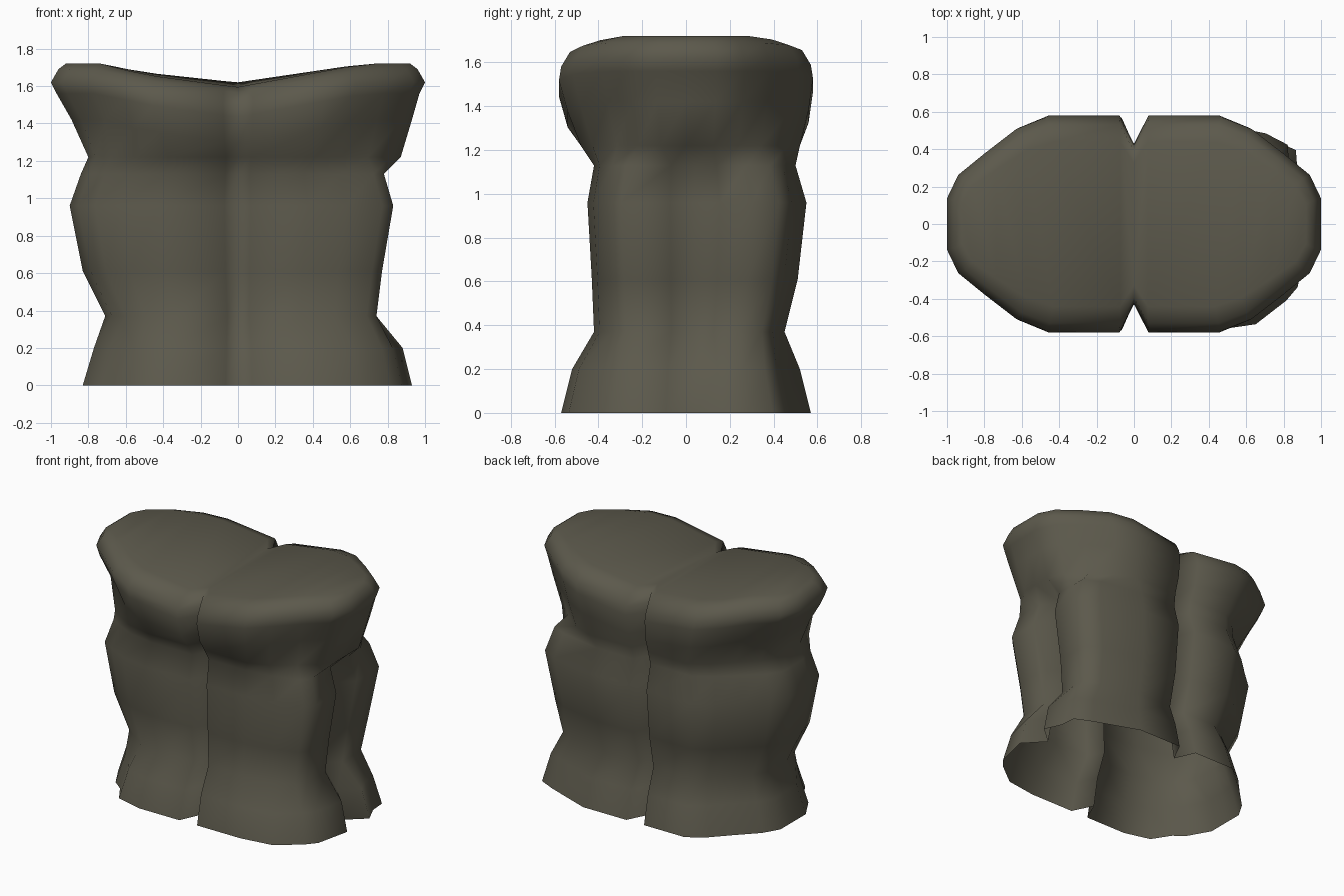
import bpy, bmesh

if "Cube" in bpy.data.objects:
    bpy.data.objects.remove(bpy.data.objects["Cube"], do_unlink=True)

# Single weathered stone colour
stone = bpy.data.materials.new("dark olive stone")
stone.use_nodes = True
colour = (0.107, 0.100, 0.072, 1)
stone.diffuse_color = colour
stone.node_tree.nodes["Principled BSDF"].inputs["Base Color"].default_value = colour

# Outline of each lobe, front notch to back notch, as fractions of the extents
quarter = [(0.08, 1), (0.47, 1), (0.63, 0.89), (0.8, 0.66), (0.94, 0.46), (1, 0.24)]
rim_half = [(x, -y) for x, y in quarter] + [(1, 0)] + quarter[::-1]
# Lower part of the -x lobe, fuller in front
plain_half = [(0.08, -1), (0.47, -1), (0.7, -0.91), (0.85, -0.76), (0.95, -0.64), (1, -0.3),
              (1, 0), (1, 0.2), (0.92, 0.4), (0.77, 0.62), (0.62, 0.85), (0.47, 1), (0.08, 1)]
# Lower part of the +x lobe, boxier and split by a cleft
split_half = [(0.08, -1), (0.45, -1), (0.7, -0.94), (0.93, -0.8), (1, -0.66), (1, -0.16),
              (0.86, 0.08), (1, 0.28), (1, 0.55), (0.99, 0.77), (0.85, 0.88), (0.45, 1), (0.08, 1)]

# Levels: height, extent at -x, at +x, at front, at back
levels = [
    (0.00, 0.83, 0.93, 0.57, 0.57),
    (0.20, 0.77, 0.88, 0.52, 0.52),
    (0.37, 0.71, 0.74, 0.42, 0.45),
    (0.61, 0.83, 0.77, 0.43, 0.51),
    (0.96, 0.90, 0.83, 0.45, 0.55),
    (1.13, 0.84, 0.78, 0.42, 0.50),
    (1.22, 0.80, 0.87, 0.48, 0.52),
    (1.42, 0.89, 0.93, 0.54, 0.56),
    (1.56, 0.97, 0.97, 0.58, 0.58),
    (1.62, 1.00, 1.00, 0.57, 0.57),
    (1.69, 0.96, 0.96, 0.53, 0.53),
    (1.72, 0.92, 0.92, 0.44, 0.44),
]


def tuck_corners(half):
    """Pull in the corners of a lobe at the foot."""
    return [(x * 0.94, y * 0.9) if x > 0.8 and abs(y) > 0.5 else (x, y) for x, y in half]


def outline(level):
    """Closed ring of points at one level: front notch, +x, back notch, -x."""
    z, left, right, front, back = level
    right_half = split_half if z < 1.2 else rim_half
    left_half = plain_half if z < 1.3 else rim_half
    if z < 0.3:
        right_half = tuck_corners(right_half)
        left_half = tuck_corners(left_half)
    ring = [(0, -0.74)] + right_half + [(0, 0.74)]
    ring += [(-x, y) for x, y in left_half[::-1]]
    points = []
    for x, y in ring:
        px = x * (right if x > 0 else left)
        py = y * (back if y > 0 else front)
        # The top sags towards the middle, straight on +x and hollow on -x
        fall = max(1 - abs(px) / 0.68, 0) ** (1 if x > 0 else 0.6)
        depth = 0.1 if y > 0 else 0.125
        points.append((px, py, z - depth * fall if z > 1.3 else z))
    return points


# Rock walls, open underneath
bm = bmesh.new()
rings = [[bm.verts.new(p) for p in outline(level)] for level in levels]
count = len(rings[0])
for low, high in zip(rings, rings[1:]):
    for i in range(count):
        j = (i + 1) % count
        bm.faces.new((low[i], low[j], high[j], high[i]))

# Top cap, strips joining front points to back points on each lobe
top = rings[-1]
middle = count // 2
for side in (top[:middle + 1], [top[0]] + top[:middle - 1:-1]):
    for i in range(len(side) // 2):
        corners = [side[i], side[i + 1], side[-2 - i], side[-1 - i]]
        unique = list(dict.fromkeys(corners))
        if len(unique) > 2:
            bm.faces.new(unique)
bmesh.ops.recalc_face_normals(bm, faces=bm.faces)

# Soft, worn shading everywhere
for face in bm.faces:
    face.smooth = True

mesh = bpy.data.meshes.new("rock")
bm.to_mesh(mesh)
bm.free()
mesh.materials.append(stone)
rock = bpy.data.objects.new("rock", mesh)
bpy.context.collection.objects.link(rock)
